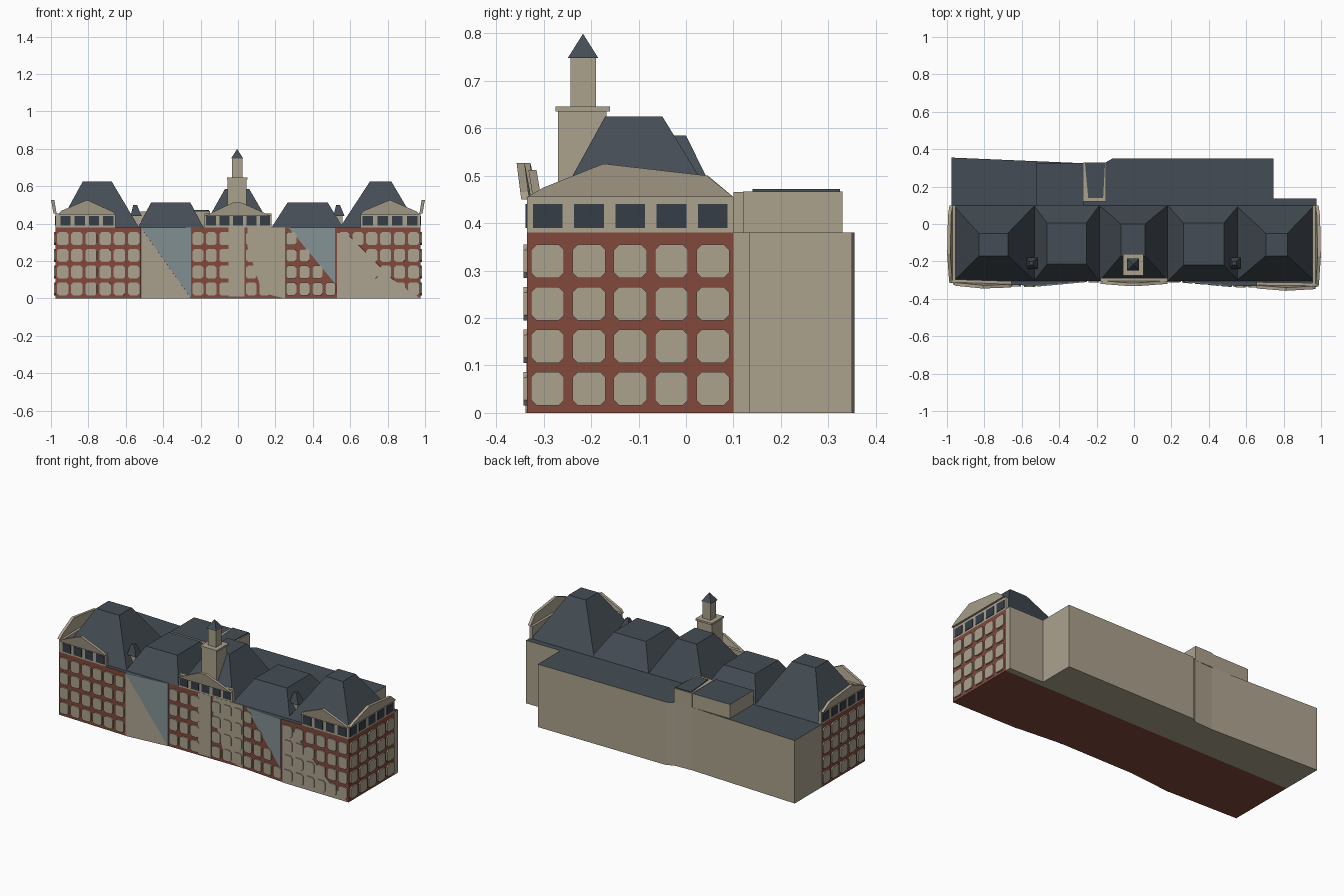
import bpy, bmesh
from mathutils import Vector

if "Cube" in bpy.data.objects:
    bpy.data.objects.remove(bpy.data.objects["Cube"])


def material(name, rgb):
    m = bpy.data.materials.new(name)
    m.diffuse_color = (*rgb, 1)
    m.use_nodes = True
    m.node_tree.nodes["Principled BSDF"].inputs["Base Color"].default_value = m.diffuse_color
    return m


TAN = material("tan stone", (0.41, 0.36, 0.27))
BRICK = material("red brick", (0.225, 0.066, 0.044))
SLATE = material("dark slate", (0.058, 0.073, 0.089))
GLASS = material("blue grey glass", (0.23, 0.285, 0.295))
DARK = material("dark window", (0.036, 0.047, 0.063))


def finish(name, bm, mat, top=None):
    bmesh.ops.recalc_face_normals(bm, faces=bm.faces)
    me = bpy.data.meshes.new(name)
    me.materials.append(mat)
    if top:
        me.materials.append(top)
        for f in bm.faces:
            f.material_index = int(f.normal.z > 0.5)
    bm.to_mesh(me)
    bm.free()
    ob = bpy.data.objects.new(name, me)
    bpy.context.collection.objects.link(ob)
    return ob


def loft(bm, lower, upper):
    """Solid between two matching point loops."""
    lo = [bm.verts.new(p) for p in lower]
    up = [bm.verts.new(p) for p in upper]
    bm.faces.new(lo)
    bm.faces.new(up)
    n = len(lo)
    for i in range(n):
        j = (i + 1) % n
        bm.faces.new((lo[i], lo[j], up[j], up[i]))


def prism(name, plan, z0, z1, mat, top=None):
    bm = bmesh.new()
    loft(bm, [(x, y, z0) for x, y in plan], [(x, y, z1) for x, y in plan])
    return finish(name, bm, mat, top)


def rect(x0, x1, y0, y1):
    return [(x0, y0), (x1, y0), (x1, y1), (x0, y1)]


def frustum(name, base, z0, top, z1, mat):
    bm = bmesh.new()
    loft(bm, [(x, y, z0) for x, y in rect(*base)],
         [(x, y, z1) for x, y in rect(*top)])
    return finish(name, bm, mat)


def panels(name, a, b, polys, mat, inner=-0.003, outer=0.005, lean=0.0):
    """Plates on the wall from a to b; polys hold (distance, height) points."""
    a, b = Vector((*a, 0)), Vector((*b, 0))
    d = (b - a).normalized()
    n = Vector((d.y, -d.x, 0))
    bm = bmesh.new()
    for poly in polys:
        z0 = min(z for _, z in poly)
        z1 = max(z for _, z in poly)

        def side(off):
            return [a + d * u + n * (off + lean * (z - z0) / (z1 - z0))
                    + Vector((0, 0, z)) for u, z in poly]
        loft(bm, side(inner), side(outer))
    return finish(name, bm, mat)


def octagon(u, z, w, h, c=0.011):
    return [(u + c, z), (u + w - c, z), (u + w, z + c), (u + w, z + h - c),
            (u + w - c, z + h), (u + c, z + h), (u, z + h - c), (u, z + c)]


def box_poly(u0, u1, z0, z1):
    return [(u0, z0), (u1, z0), (u1, z1), (u0, z1)]


def windows(name, a, b, cols, keep=lambda u, z: True):
    """Four storeys of chamfered stone window panels."""
    length = (Vector(b) - Vector(a)).length
    pitch = length / cols
    polys = []
    for r in range(4):
        for c in range(cols):
            u, z = (c + 0.1) * pitch, 0.016 + 0.0895 * r
            if keep(u + pitch * 0.4, z + 0.035):
                polys.append(octagon(u, z, pitch * 0.8, 0.07))
    panels(name, a, b, polys, TAN, outer=0.008)


H = 0.38
F = [(-0.975, -0.315), (-0.52, -0.33), (-0.25, -0.305),
     (0.25, -0.305), (0.53, -0.33), (0.975, -0.335)]
BR, BL = (0.975, 0.1), (-0.975, 0.1)

# Main brick block and rear stone wing
prism("brick_block", F + [BR, BL], 0, H, BRICK, SLATE)
prism("rear_wing", [BL, BR, (0.975, 0.135), (0.745, 0.135), (0.745, 0.35),
                    (-0.115, 0.35), (-0.15, 0.33), (-0.27, 0.325),
                    (-0.975, 0.355)], 0, H, TAN, SLATE)
prism("rear_roof_box", rect(-0.52, -0.27, 0.1, 0.325), H, 0.465, TAN, SLATE)
prism("lift_housing", rect(-0.27, -0.15, 0.12, 0.33), H, 0.467, TAN)
prism("lift_housing_roof", [(-0.245, 0.14), (-0.165, 0.14), (-0.155, 0.325),
                            (-0.262, 0.325)], 0.465, 0.472, SLATE)

# Window panels on all brick walls
windows("left_bay_windows", F[0], F[1], 6)
windows("middle_windows", F[2], F[3], 7, lambda u, z: u < 0.2 or u > 0.29)
windows("right_link_windows", F[3], F[4], 4,
        lambda u, z: z < 0.36 - 1.15 * u)
windows("right_bay_windows", F[4], F[5], 6)
windows("right_side_windows", F[5], BR, 5)
windows("left_side_windows", BL, F[0], 5)

# Stone and glass facings between the bays
panels("left_link_stone", F[1], F[2], [box_poly(0, 0.27, 0, H)], TAN, outer=0.002)
panels("left_link_glass", F[1], F[2], [[(0, H), (0.27, 0), (0.27, H)]], GLASS)
panels("right_link_glass", F[3], F[4],
       [[(0.02, H), (0.27, 0.08), (0.27, H)]], GLASS)
panels("right_bay_stone", F[4], F[5],
       [[(0, 0), (0.445, 0), (0.3, 0.1), (0.05, 0.35), (0, 0.35)]], TAN,
       outer=0.003)
panels("middle_stone", F[2], F[3],
       [box_poly(0.2, 0.285, 0.01, H),
        [(0.38, 0.03), (0.5, 0.0), (0.5, H), (0.3, H), (0.3, 0.28)]], TAN,
       outer=0.004)

# Slate roofs: base rectangle, top rectangle, top height
for name, base, top, z in [
        ("left_end_roof", (-0.965, -0.53, -0.305, 0.1), (-0.83, -0.675, -0.17, -0.05), 0.625),
        ("left_link_roof", (-0.535, -0.185, -0.305, 0.1), (-0.465, -0.255, -0.215, 0.005), 0.513),
        ("middle_roof", (-0.185, 0.18, -0.305, 0.1), (-0.07, 0.06, -0.17, 0.0), 0.585),
        ("right_link_roof", (0.18, 0.56, -0.305, 0.1), (0.265, 0.48, -0.22, 0.005), 0.513),
        ("right_end_roof", (0.545, 0.965, -0.305, 0.1), (0.705, 0.82, -0.17, -0.05), 0.625)]:
    frustum(name, base, H, top, z, SLATE)


def attic(name, a, b, n, gable):
    """Stone attic wall with dark windows and a leaning thin gable."""
    length = (Vector(b) - Vector(a)).length
    panels(name + "_attic", a, b, [box_poly(0, length, H, 0.455)], TAN,
           inner=-0.02, outer=0)
    p = length / n
    panels(name + "_attic_windows", a, b,
           [box_poly((i + 0.14) * p, (i + 0.86) * p, 0.39, 0.44)
            for i in range(n)], DARK, outer=0.003)
    panels(name + "_gable", a, b, [[(u * length, z) for u, z in gable]], TAN,
           inner=-0.005, outer=0.012, lean=0.012)


peak = [(0, 0.45), (1, 0.45), (0.95, 0.465), (0.5, 0.527), (0.05, 0.468)]
attic("left_front", (-0.96, -0.316), (-0.655, -0.326), 4, peak)
attic("right_front", (0.655, -0.331), (0.97, -0.335), 4, peak)
attic("middle_front", (-0.18, -0.308), (0.18, -0.308), 5,
      [(0, 0.44), (1, 0.44), (0.55, 0.512), (0.42, 0.512)])
side = [(0, 0.455), (1, 0.455), (0.87, 0.5), (0.37, 0.525), (0.08, 0.475)]
attic("right_side", F[5], BR, 5, side)
attic("left_side", BL, F[0], 5, [(1 - u, z) for u, z in side])

# Bell tower
prism("tower_base", rect(-0.055, 0.045, -0.27, -0.168), H, 0.635, TAN)
prism("tower_ledge", rect(-0.06, 0.05, -0.275, -0.16), 0.635, 0.646, TAN)
prism("tower_shaft", rect(-0.032, 0.024, -0.243, -0.19), 0.646, 0.75, TAN)
frustum("tower_cap", (-0.037, 0.028, -0.249, -0.185), 0.748,
        (-0.005, -0.004, -0.2175, -0.2165), 0.798, SLATE)

# Small roof vents in the valleys beside the end roofs
for tag, x in (("left", -0.545), ("right", 0.54)):
    prism(tag + "_vent_post", rect(x - 0.018, x + 0.018, -0.228, -0.192), H, 0.45, TAN)
    frustum(tag + "_vent_cap", (x - 0.03, x + 0.03, -0.24, -0.18), 0.44,
            (x - 0.015, x + 0.005, -0.22, -0.2), 0.5, SLATE)
